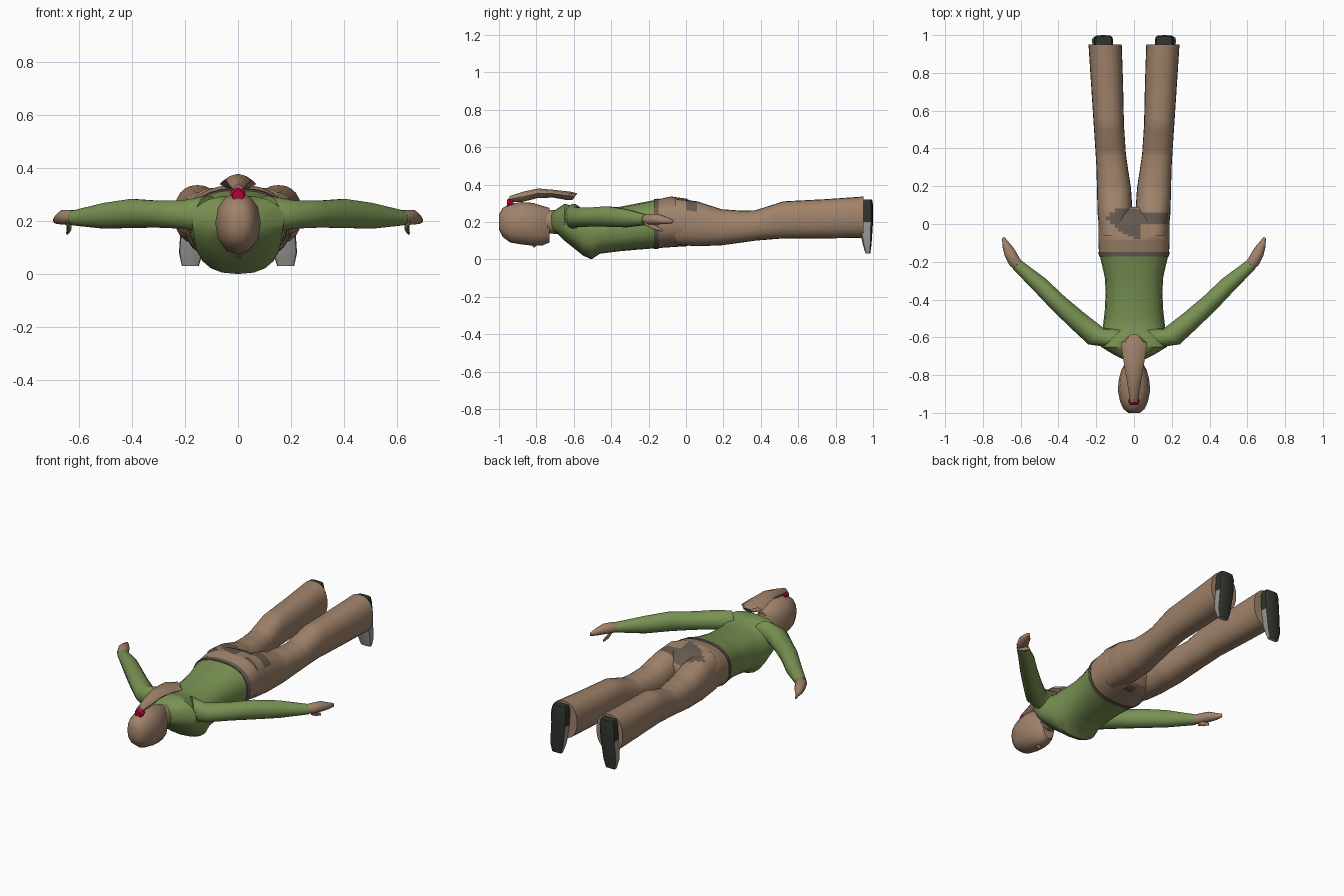
import bpy, bmesh, math
from mathutils import Vector

if "Cube" in bpy.data.objects:
    bpy.data.objects.remove(bpy.data.objects["Cube"])


def mat(name, r, g, b):
    m = bpy.data.materials.new(name)
    m.diffuse_color = (r, g, b, 1)
    m.use_nodes = True
    m.node_tree.nodes["Principled BSDF"].inputs["Base Color"].default_value = m.diffuse_color
    return m


BROWN = mat("warm brown", .35, .225, .145)
GREEN = mat("leaf green", .19, .285, .085)
DARK = mat("dark taupe", .13, .10, .08)
RED = mat("red", .50, .0, .035)
SOLE = mat("sole black", .03, .035, .025)
GREY = mat("shoe grey", .32, .31, .30)


def loft(name, sections, mats, n=16, p=2.0, sub=1, rule=None, angle=50):
    """Skin superellipse sections (centre, u axis, v axis) and cap both ends."""
    secs = [tuple(Vector(a) for a in s) for s in sections]
    fine = []
    for a, b in zip(secs, secs[1:]):
        fine += [tuple(x.lerp(y, i / sub) for x, y in zip(a, b)) for i in range(sub)]
    fine.append(secs[-1])
    bm = bmesh.new()
    rings = []
    for c, u, v in fine:
        ring = []
        for i in range(n):
            t = 2 * math.pi * i / n
            cs, sn = math.cos(t), math.sin(t)
            a = math.copysign(abs(cs) ** (2 / p), cs)
            b = math.copysign(abs(sn) ** (2 / p), sn)
            ring.append(bm.verts.new(c + u * a + v * b))
        rings.append(ring)
    for r, q in zip(rings, rings[1:]):
        for i in range(n):
            bm.faces.new((r[i], r[(i + 1) % n], q[(i + 1) % n], q[i]))
    bm.faces.new(rings[0])
    bm.faces.new(rings[-1])
    bmesh.ops.recalc_face_normals(bm, faces=bm.faces)
    if rule:
        for f in bm.faces:
            f.material_index = rule(f.calc_center_median(), f.normal)
    me = bpy.data.meshes.new(name)
    bm.to_mesh(me)
    bm.free()
    for m in mats:
        me.materials.append(m)
    ob = bpy.data.objects.new(name, me)
    bpy.context.collection.objects.link(ob)
    bpy.ops.object.select_all(action='DESELECT')
    ob.select_set(True)
    bpy.context.view_layer.objects.active = ob
    bpy.ops.object.shade_smooth_by_angle(angle=math.radians(angle))
    return ob


def along_y(y, w, lo, hi, x=0):
    return (x, y, (lo + hi) / 2), (w, 0, 0), (0, 0, (hi - lo) / 2)


def limb(x, y, z, h, v, s):
    """Section of an arm that runs diagonally out and back."""
    return (s * x, y, z), (s * h * .7, -h * .7, 0), (0, 0, v)


# Dark seat patch, outlined from above, plus a small one underneath
PATCH = [(-.15, .035), (-.08, .09), (0, .085), (.05, .06), (.18, .06), (.18, 0),
         (.05, 0), (.02, -.08), (-.03, -.07), (-.08, -.03)]


def patch(c, nrm):
    if c.z < .15:
        return int(abs(c.x - .03) < .03 and abs(c.y) < .025)
    inside = False
    for (x1, y1), (x2, y2) in zip(PATCH, PATCH[1:] + PATCH[:1]):
        if (y1 > c.y) != (y2 > c.y) and c.x < (x2 - x1) * (c.y - y1) / (y2 - y1) + x1:
            inside = not inside
    return int(inside and c.z > .24)


# Torso
loft("shirt", [along_y(*r) for r in [
    (-.72, .05, .16, .25), (-.69, .11, .14, .27), (-.65, .175, .10, .297),
    (-.60, .17, .06, .285), (-.55, .165, .02, .272), (-.505, .16, .0, .27),
    (-.46, .155, .03, .274), (-.36, .15, .043, .28), (-.28, .155, .05, .295),
    (-.155, .184, .06, .32)]], [GREEN], n=20, p=2.4)
loft("belt", [along_y(-.172, .184, .056, .322), along_y(-.148, .19, .056, .325)],
     [DARK], n=24, p=2.4)

# Trousers: hips and two flared legs
loft("hips", [along_y(*r) for r in [
    (-.155, .186, .06, .32), (-.08, .188, .065, .336), (0, .188, .07, .325),
    (.05, .15, .085, .302), (.09, .05, .13, .26)]],
    [BROWN, DARK], n=48, p=2.4, sub=6, rule=patch)
for s, side in ((1, "right"), (-1, "left")):
    loft(side + "_leg", [along_y(y, w, lo, hi, s * x) for y, x, w, lo, hi in [
        (-.06, .1, .082, .078, .325), (.06, .1, .093, .07, .31),
        (.19, .106, .09, .075, .268), (.30, .116, .083, .09, .26),
        (.37, .123, .08, .10, .262), (.52, .133, .08, .112, .31),
        (.75, .143, .085, .112, .322), (.95, .153, .088, .115, .336)]],
        [BROWN, DARK], n=24, p=2.3, sub=6, rule=patch)
    # Shoe: toe points down, sole faces back
    loft(side + "_shoe", [((s * x, (a + b) / 2, z), (w, 0, 0), (0, (b - a) / 2, 0))
                          for z, x, w, a, b in [
        (.03, .18, .032, .96, .985), (.08, .178, .045, .945, .992),
        (.20, .165, .05, .92, 1), (.29, .16, .05, .92, 1), (.32, .16, .042, .94, .995)]],
        [GREY, SOLE], n=12, p=4, angle=35,
        rule=lambda c, nrm: int(nrm.y > .4 or c.z > .2))
    # Sleeve, hand and thumb
    loft(side + "_sleeve", [limb(*r, s) for r in [
        (.11, -.60, .225, .07, .072), (.20, -.595, .225, .06, .055),
        (.30, -.51, .226, .054, .052), (.40, -.42, .229, .049, .056),
        (.50, -.32, .22, .045, .05), (.62, -.215, .212, .032, .029)]], [GREEN], n=14)
    loft(side + "_hand", [limb(*r, s) for r in [
        (.60, -.235, .212, .025, .024), (.635, -.195, .214, .034, .03),
        (.66, -.15, .215, .033, .029), (.68, -.11, .208, .022, .02),
        (.693, -.073, .203, .008, .01)]], [BROWN], n=10)
    loft(side + "_thumb", [limb(*r, s) for r in [
        (.64, -.215, .198, .014, .016), (.638, -.17, .172, .013, .014),
        (.645, -.13, .156, .006, .008)]], [BROWN], n=8)

# Neck, head and nose
loft("neck", [along_y(-.78, .05, .14, .26), along_y(-.67, .058, .135, .265)], [BROWN], n=12)
loft("head", [along_y(*r) for r in [
    (-1, .03, .16, .24), (-.98, .056, .12, .275), (-.94, .074, .09, .297),
    (-.88, .086, .08, .306), (-.82, .08, .073, .302), (-.77, .066, .073, .287),
    (-.73, .042, .09, .275)]], [BROWN], n=12, p=2.2)
loft("nose", [((0, -.835, .09), (.012, 0, 0), (0, 0, .01)),
              ((0, -.81, .075), (.016, 0, 0), (0, 0, .016)),
              ((0, -.80, .085), (.012, 0, 0), (0, 0, .01))], [BROWN], n=6)

# Ponytail and its tie
loft("hair_tie", [along_y(-.957, .022, .275, .318), along_y(-.94, .03, .28, .33),
                  along_y(-.922, .022, .285, .32)], [RED], n=8)
loft("ponytail", [along_y(*r) for r in [
    (-.945, .02, .305, .338), (-.87, .032, .308, .362), (-.79, .045, .328, .379),
    (-.71, .058, .33, .372)]] + [
    ((0, -.63, .34), (.07, 0, 0), (0, .012, .022)),
    ((0, -.594, .335), (.03, 0, 0), (0, .013, .018))],
    [BROWN], n=8, p=1.7, angle=40)
